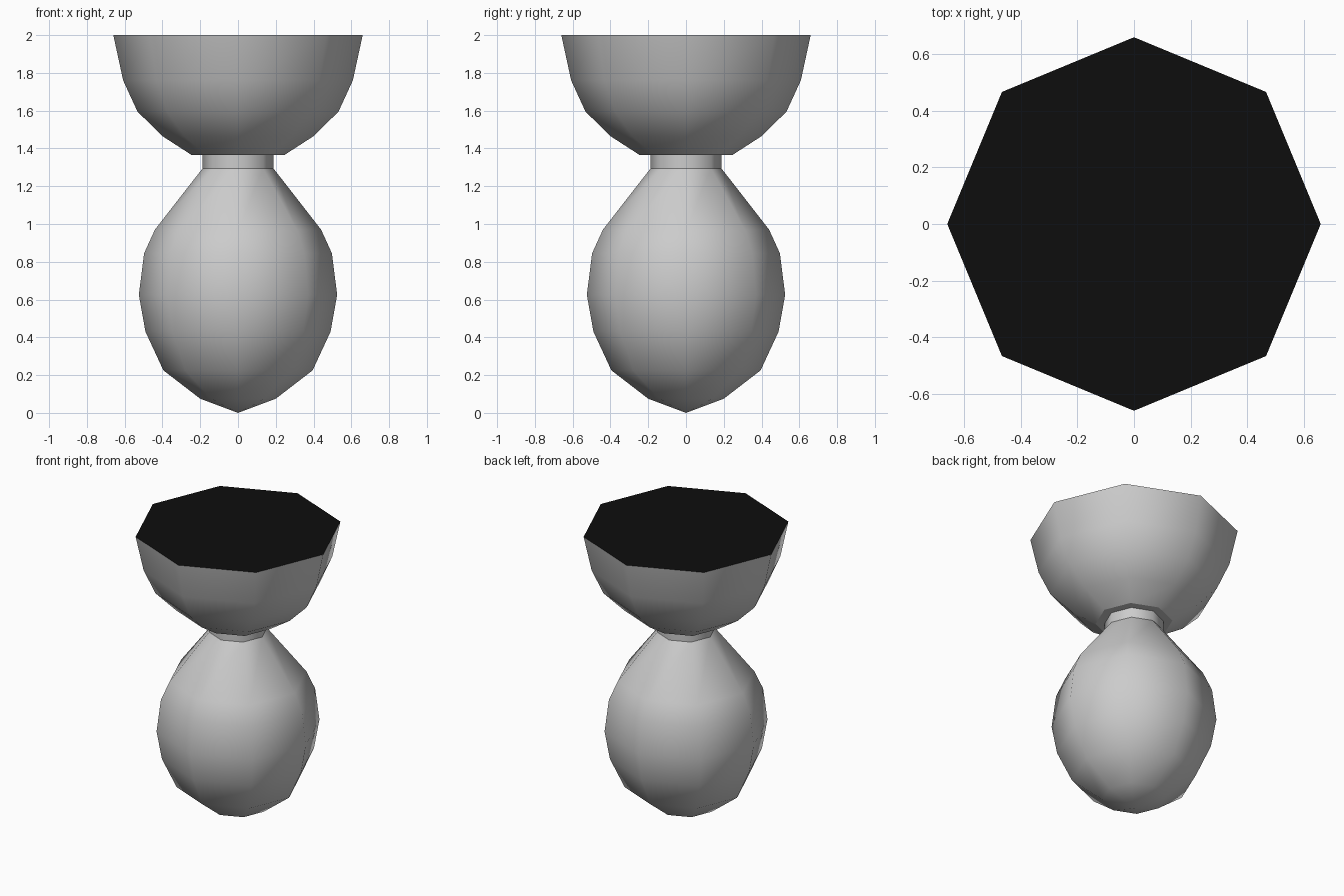
import bpy, bmesh, math

if "Cube" in bpy.data.objects:
    bpy.data.objects.remove(bpy.data.objects["Cube"])

def material(name, rgb):
    m = bpy.data.materials.new(name)
    m.diffuse_color = (*rgb, 1)
    m.use_nodes = True
    m.node_tree.nodes["Principled BSDF"].inputs["Base Color"].default_value = m.diffuse_color
    return m

grey = material("light grey", (0.6, 0.6, 0.6))
black = material("black", (0.004, 0.004, 0.004))
SIDES = 8

def lathe(name, profile, mat, smooth=True):
    """Turn a bottom-to-top (radius, z) profile around z."""
    bm = bmesh.new()
    rings = []
    for r, z in profile:
        if r == 0:
            rings.append([bm.verts.new((0, 0, z))] * SIDES)
        else:
            rings.append([bm.verts.new((r * math.cos(math.tau * i / SIDES),
                                        r * math.sin(math.tau * i / SIDES), z))
                          for i in range(SIDES)])
    for a, b in zip(rings, rings[1:]):
        for i in range(SIDES):
            j = (i + 1) % SIDES
            quad = list(dict.fromkeys((a[i], a[j], b[j], b[i])))
            bm.faces.new(quad).smooth = smooth
    me = bpy.data.meshes.new(name)
    bm.to_mesh(me)
    bm.free()
    me.materials.append(mat)
    ob = bpy.data.objects.new(name, me)
    bpy.context.collection.objects.link(ob)
    return ob

# Egg-shaped lower bulb
lathe("lower_bulb", [(0, 0), (0.2, 0.075), (0.395, 0.225), (0.49, 0.43), (0.525, 0.625),
                     (0.497, 0.845), (0.44, 0.97), (0.187, 1.295)], grey)
# Narrow neck
lathe("neck", [(0.187, 1.295), (0.187, 1.365)], grey)
# Flat underside and cup
lathe("cup_underside", [(0.187, 1.365), (0.245, 1.365)][::1], grey, False).data.flip_normals()
lathe("cup", [(0.245, 1.365), (0.4, 1.465), (0.532, 1.595), (0.608, 1.76), (0.66, 2.0)], grey)
# Black flat top
lathe("top_cap", [(0.66, 2.0), (0, 2.0)], black, False)
